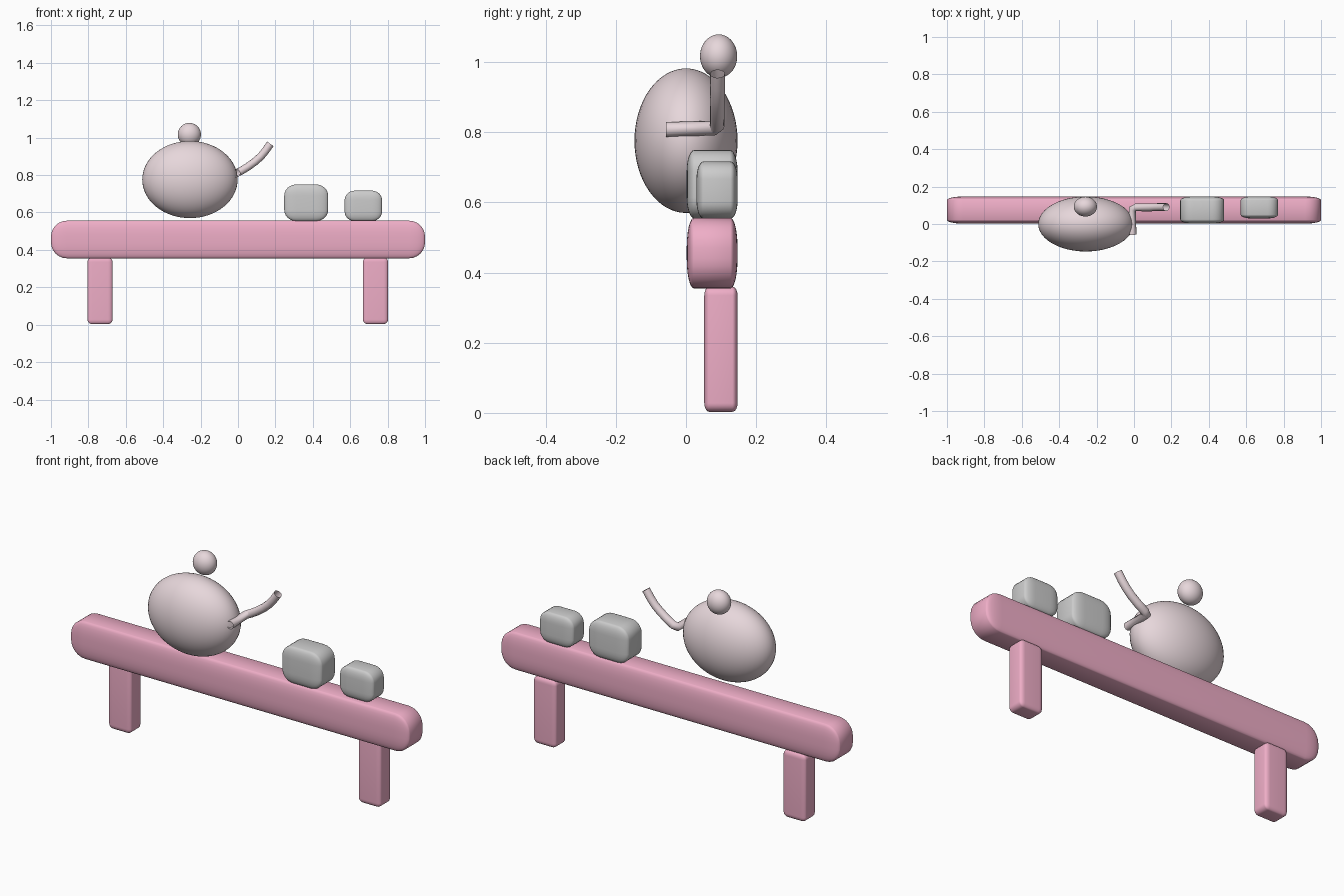
import bpy, bmesh, math
from mathutils import Vector

if "Cube" in bpy.data.objects:
    bpy.data.objects.remove(bpy.data.objects["Cube"])


def material(name, rgb):
    m = bpy.data.materials.new(name)
    m.diffuse_color = (*rgb, 1)
    m.use_nodes = True
    m.node_tree.nodes["Principled BSDF"].inputs["Base Color"].default_value = m.diffuse_color
    return m


pink = material("pink", (0.86, 0.42, 0.57))
blush = material("blush", (0.80, 0.68, 0.71))


def add_object(name, bm, mat=None):
    bmesh.ops.recalc_face_normals(bm, faces=bm.faces)
    for f in bm.faces:
        f.smooth = True
    me = bpy.data.meshes.new(name)
    bm.to_mesh(me)
    bm.free()
    if mat:
        me.materials.append(mat)
    ob = bpy.data.objects.new(name, me)
    bpy.context.collection.objects.link(ob)
    return ob


def rounded_box(name, lo, hi, radii, mat=None):
    """Box whose edge rounding has its own radius on each axis."""
    lo, hi, r = Vector(lo), Vector(hi), Vector(radii)
    bm = bmesh.new()
    bmesh.ops.create_cube(bm, size=1)
    # work in units of the radius, bevel by 1, then scale back
    bmesh.ops.scale(bm, verts=bm.verts, vec=[(hi[i] - lo[i]) / r[i] for i in range(3)])
    bmesh.ops.bevel(bm, geom=bm.edges[:], offset=1, segments=6, profile=0.5,
                    affect='EDGES', clamp_overlap=False)
    bmesh.ops.scale(bm, verts=bm.verts, vec=r)
    bmesh.ops.translate(bm, verts=bm.verts, vec=(lo + hi) / 2)
    return add_object(name, bm, mat)


def ellipsoid(name, centre, radii, mat):
    bm = bmesh.new()
    bmesh.ops.create_uvsphere(bm, u_segments=48, v_segments=32, radius=1)
    bmesh.ops.scale(bm, verts=bm.verts, vec=radii)
    bmesh.ops.translate(bm, verts=bm.verts, vec=centre)
    return add_object(name, bm, mat)


# table
rounded_box("table_top", (-1, 0.002, 0.355), (1, 0.147, 0.556), (0.085, 0.02, 0.085), pink)
for side, x in (("left", -0.738), ("right", 0.735)):
    rounded_box(side + "_leg", (x - 0.067, 0.052, 0.003), (x + 0.067, 0.147, 0.36),
                (0.025, 0.015, 0.025), pink)

# cups
rounded_box("large_cup", (0.247, 0.002, 0.554), (0.482, 0.147, 0.75), (0.065, 0.022, 0.06))
rounded_box("small_cup", (0.57, 0.03, 0.554), (0.77, 0.147, 0.717), (0.055, 0.02, 0.05))

# pot body and lid knob
ellipsoid("pot_body", (-0.257, 0, 0.776), (0.255, 0.147, 0.206), blush)
ellipsoid("lid_knob", (-0.26, 0.093, 1.017), (0.062, 0.053, 0.062), blush)

# spout: open tube along a bent path
path = [(-0.008, -0.057, 0.808), (-0.008, 0.08, 0.812), (0.012, 0.089, 0.82),
        (0.052, 0.089, 0.844), (0.092, 0.089, 0.873), (0.122, 0.09, 0.9),
        (0.147, 0.09, 0.93), (0.173, 0.09, 0.967)]
cu = bpy.data.curves.new("spout", 'CURVE')
cu.dimensions = '3D'
cu.bevel_depth = 0.021
cu.bevel_resolution = 4
sp = cu.splines.new('POLY')
sp.points.add(len(path) - 1)
for p, co in zip(sp.points, path):
    p.co = (*co, 1)
sp.use_smooth = True
cu.materials.append(blush)
bpy.context.collection.objects.link(bpy.data.objects.new("spout", cu))
